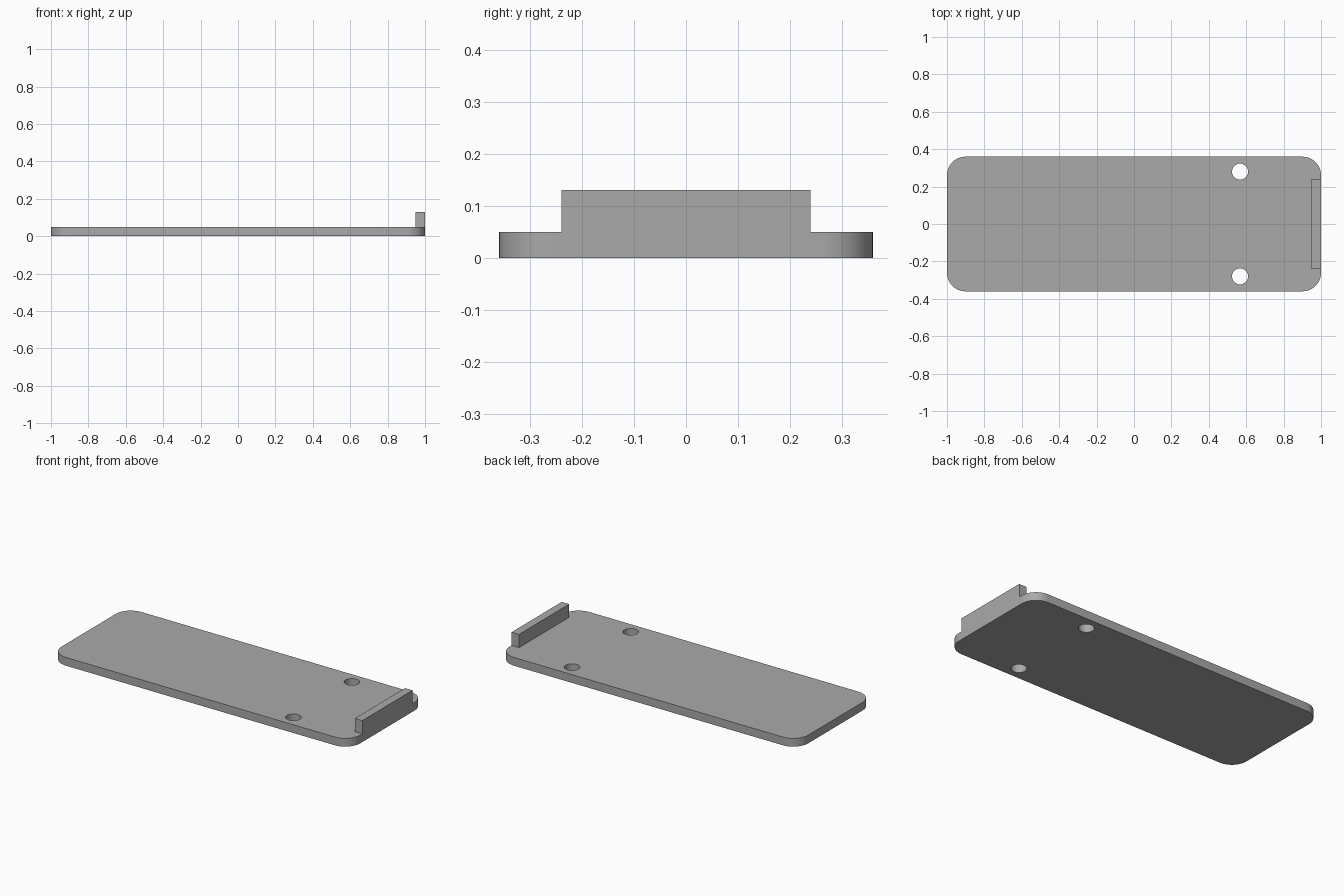
import bpy, bmesh, math
from mathutils import Vector

LENGTH, WIDTH, THICK = 2.0, 0.72, 0.05
CORNER, HOLE = 0.1, 0.043

old = bpy.data.objects.get("Cube")
if old:
    bpy.data.objects.remove(old, do_unlink=True)

grey = bpy.data.materials.new("plain grey")
grey.use_nodes = True
colour = (0.4, 0.4, 0.4, 1)
grey.diffuse_color = colour
grey.node_tree.nodes["Principled BSDF"].inputs["Base Color"].default_value = colour


def arc(cx, cy, radius, start, sweep, steps):
    """Points along an arc, angles in degrees."""
    angles = [math.radians(start + sweep * i / steps) for i in range(steps + 1)]
    return [(cx + radius * math.cos(a), cy + radius * math.sin(a)) for a in angles]


def extruded(name, loops, bottom, top):
    """Solid from an outline followed by any hole outlines."""
    bm = bmesh.new()
    edges = []
    for loop in loops:
        verts = [bm.verts.new((x, y, bottom)) for x, y in loop]
        edges += [bm.edges.new((v, verts[i - 1])) for i, v in enumerate(verts)]
    bmesh.ops.triangle_fill(bm, edges=edges, use_beauty=True)
    result = bmesh.ops.extrude_face_region(bm, geom=bm.faces[:], use_keep_orig=True)
    raised = [g for g in result["geom"] if isinstance(g, bmesh.types.BMVert)]
    bmesh.ops.translate(bm, verts=raised, vec=Vector((0, 0, top - bottom)))
    bmesh.ops.recalc_face_normals(bm, faces=bm.faces[:])
    mesh = bpy.data.meshes.new(name)
    bm.to_mesh(mesh)
    bm.free()
    mesh.materials.append(grey)
    obj = bpy.data.objects.new(name, mesh)
    bpy.context.collection.objects.link(obj)
    bpy.ops.object.select_all(action="DESELECT")
    obj.select_set(True)
    bpy.context.view_layer.objects.active = obj
    bpy.ops.object.shade_smooth_by_angle(angle=math.radians(30))
    return obj


# Rounded plate with two through holes
cx, cy = LENGTH / 2 - CORNER, WIDTH / 2 - CORNER
outline = []
for i, (sx, sy) in enumerate([(1, 1), (-1, 1), (-1, -1), (1, -1)]):
    outline += arc(sx * cx, sy * cy, CORNER, 90 * i, 90, 12)
holes = [arc(0.567, side * 0.28, HOLE, 0, 360, 32)[:-1] for side in (-1, 1)]
extruded("base_plate", [outline] + holes, 0, THICK)

# Upright stop along the +x end
lip = [(0.95, -0.24), (1, -0.24), (1, 0.24), (0.95, 0.24)]
extruded("end_lip", [lip], THICK, 0.13)
